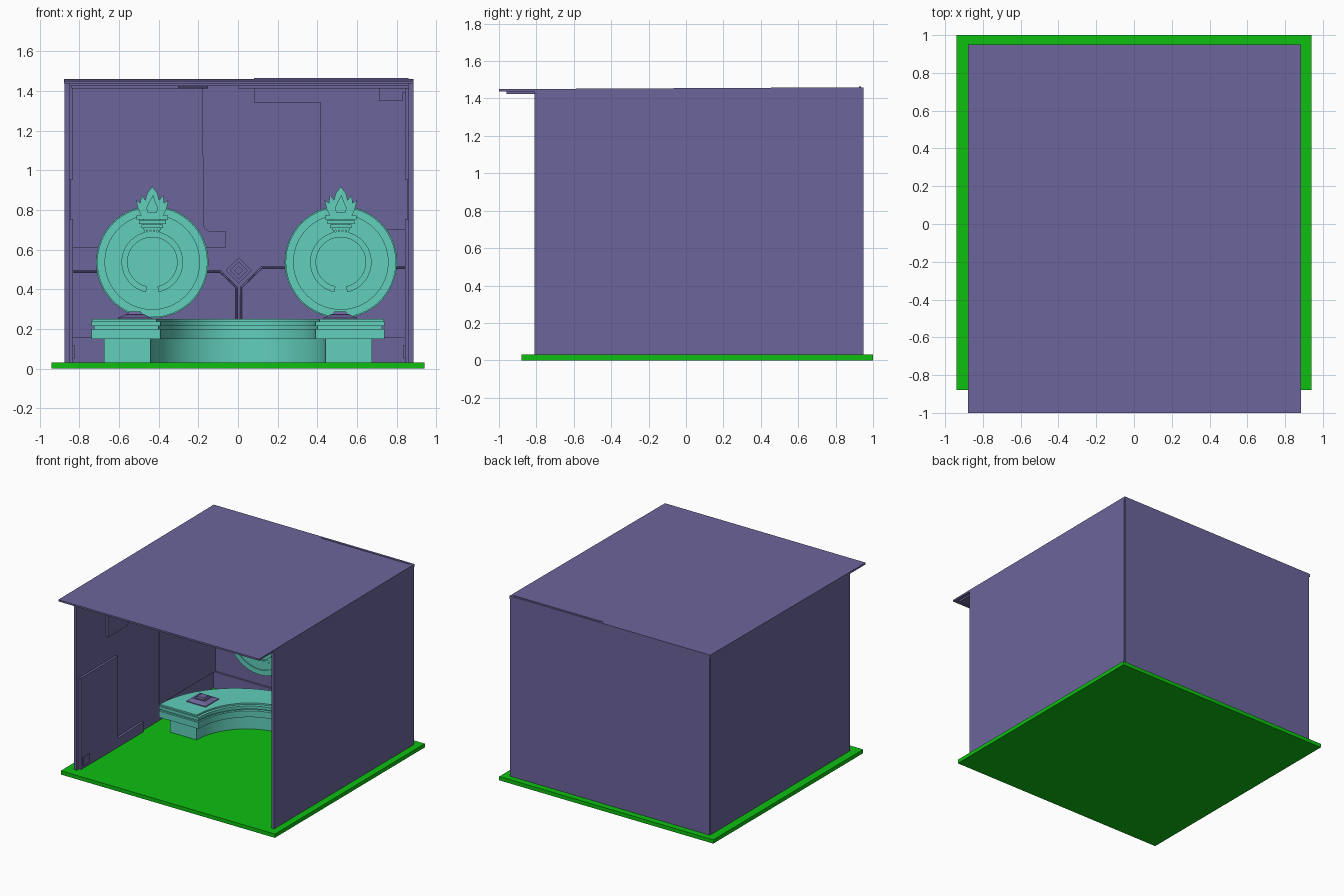
import bpy, bmesh
from math import sin, cos, pi, radians

if "Cube" in bpy.data.objects:
    bpy.data.objects.remove(bpy.data.objects["Cube"])


def material(name, rgb):
    m = bpy.data.materials.new(name)
    m.diffuse_color = (*rgb, 1)
    m.use_nodes = True
    m.node_tree.nodes["Principled BSDF"].inputs["Base Color"].default_value = m.diffuse_color
    return m


PURPLE = material("purple", (0.15, 0.13, 0.33))
TEAL = material("teal", (0.12, 0.62, 0.50))
GREEN = material("green", (0.004, 0.52, 0.005))


def finish(name, bm, mat, smooth=False):
    bmesh.ops.recalc_face_normals(bm, faces=bm.faces)
    me = bpy.data.meshes.new(name)
    bm.to_mesh(me)
    bm.free()
    me.materials.append(mat)
    ob = bpy.data.objects.new(name, me)
    bpy.context.collection.objects.link(ob)
    if smooth:
        bpy.ops.object.select_all(action='DESELECT')
        ob.select_set(True)
        bpy.context.view_layer.objects.active = ob
        bpy.ops.object.shade_smooth_by_angle(angle=radians(30))
    return ob


PLANES = {'xy': lambda u, v, d: (u, v, d),
          'xz': lambda u, v, d: (u, d, v),
          'yz': lambda u, v, d: (d, u, v)}


def prism(name, pts, plane, d0, d1, mat, smooth=False):
    """Extrude a 2D outline between two depths."""
    bm = bmesh.new()
    lo, hi = [[bm.verts.new(PLANES[plane](u, v, d)) for u, v in pts] for d in (d0, d1)]
    bm.faces.new(lo)
    bm.faces.new(hi)
    for i in range(len(pts)):
        j = (i + 1) % len(pts)
        bm.faces.new((lo[i], lo[j], hi[j], hi[i]))
    return finish(name, bm, mat, smooth)


def box(name, x0, x1, y0, y1, z0, z1, mat):
    return prism(name, [(x0, y0), (x1, y0), (x1, y1), (x0, y1)], 'xy', z0, z1, mat)


def ring(name, cx, cz, r_in, r_out, y0, y1, gap=0, n=64, tooth=0):
    """Upright annulus, optionally open at the bottom or toothed outside."""
    bm = bmesh.new()
    count = n + 1 if gap else n
    loops = []
    for i in range(count):
        a = -pi / 2 + gap + (2 * pi - 2 * gap) * i / n
        ro = r_out - (tooth if i % 6 < 2 else 0)
        loops.append([bm.verts.new((cx + r * cos(a), y, cz + r * sin(a)))
                      for r, y in ((r_in, y0), (ro, y0), (ro, y1), (r_in, y1))])
    for i in range(n):
        p, q = loops[i], loops[(i + 1) % count]
        for k in range(4):
            m = (k + 1) % 4
            bm.faces.new((p[k], p[m], q[m], q[k]))
    if gap:
        bm.faces.new(loops[0])
        bm.faces.new(loops[-1])
    return finish(name, bm, TEAL, True)


def circle(cx, cz, r, n=64):
    return [(cx + r * cos(2 * pi * i / n), cz + r * sin(2 * pi * i / n)) for i in range(n)]


def seam(name, pts, y=0.92, r=0.005):
    """Thin trim line on the back wall."""
    cu = bpy.data.curves.new(name, 'CURVE')
    cu.dimensions = '3D'
    cu.bevel_depth, cu.bevel_resolution = r, 0
    sp = cu.splines.new('POLY')
    sp.points.add(len(pts) - 1)
    for p, (x, z) in zip(sp.points, pts):
        p.co = (x, y, z, 1)
    cu.materials.append(PURPLE)
    bpy.context.collection.objects.link(bpy.data.objects.new(name, cu))


# Floor and room shell
box("floor", -0.94, 0.94, -0.88, 1.0, 0, 0.03, GREEN)
box("back_wall", -0.87, 0.88, 0.92, 0.95, 0.03, 1.445, PURPLE)
side = [(-0.81, 0.03), (0.94, 0.03), (0.94, 1.452), (-0.81, 1.446)]
prism("left_wall", side, 'yz', -0.875, -0.85, PURPLE)
prism("right_wall", side, 'yz', 0.86, 0.885, PURPLE)
prism("roof", [(-1, 1.437), (0.95, 1.437), (0.95, 1.46), (-1, 1.45)], 'yz', -0.878, 0.885, PURPLE)
box("roof_ridge", 0.08, 0.86, 0.925, 0.935, 1.45, 1.464, PURPLE)

# Ceiling panels
box("ceiling_lining", -0.85, 0.86, -0.96, 0.92, 1.425, 1.44, PURPLE)
prism("ceiling_panel_left", [(-0.84, -0.8), (-0.3, -0.8), (-0.15, -0.6), (-0.15, 0.92), (-0.84, 0.92)],
      'xy', 1.412, 1.428, PURPLE)
box("ceiling_panel_right", 0.0, 0.86, -0.6, 0.92, 1.412, 1.428, PURPLE)
prism("ceiling_corner_bracket", [(0.71, 1.42), (0.71, 1.35), (0.83, 1.35), (0.83, 1.39), (0.86, 1.39), (0.86, 1.42)],
      'xz', 0.89, 0.925, PURPLE)

# Back wall relief panels
prism("back_panel_left", [(-0.85, 1.415), (-0.18, 1.415), (-0.17, 0.71), (-0.14, 0.69), (-0.06, 0.69),
                          (-0.06, 0.61), (-0.85, 0.61)], 'xz', 0.905, 0.925, PURPLE)
prism("back_panel_right", [(0.08, 1.415), (0.08, 1.34), (0.415, 1.34), (0.415, 0.70), (0.86, 0.70), (0.86, 1.415)],
      'xz', 0.905, 0.925, PURPLE)
box("back_skirting", -0.85, 0.86, 0.905, 0.925, 0.03, 0.16, PURPLE)
seam("left_trim_line", [(-0.85, 0.49), (-0.09, 0.49), (-0.008, 0.41), (-0.008, 0.15)])
seam("right_trim_line", [(0.86, 0.51), (0.12, 0.51), (0.016, 0.41), (0.016, 0.15)])
for i, (r, y) in enumerate(((0.065, 0.91), (0.045, 0.90), (0.022, 0.89))):
    prism(f"wall_diamond_{i}", circle(0.004, 0.495, r, 4), 'xz', y, 0.925, PURPLE)

# Side wall relief panels
lower = [(-0.78, 0.03), (0, 0.03), (0, 0.11), (-0.32, 0.10), (-0.32, 0.755), (-0.78, 0.755)]
upper = [(-0.44, 0.95), (-0.2, 0.95), (-0.14, 1.02), (0.22, 1.02), (0.22, 1.43), (-0.44, 1.43)]
rear = [(0.22, 0.16), (0.92, 0.16), (0.92, 1.43), (0.22, 1.43)]
vent = [(-0.76, 0.05), (-0.68, 0.05), (-0.68, 0.12), (-0.76, 0.12)]
for s, wall, label in ((1, -0.85, "left"), (-1, 0.86, "right")):
    for pts, t, part in ((lower, 0.018, "lower"), (upper, 0.018, "upper"), (rear, 0.008, "rear"),
                         (vent, 0.026, "vent")):
        prism(f"{label}_wall_{part}_panel", pts, 'yz', wall - 0.003 * s, wall + t * s, PURPLE)


# Curved desk: half-ring slabs opening to the front
def desk_slab(name, rx_in, ry_in, rx_out, ry_out, y, z0, z1, n=40):
    arc = [(cos(pi * i / n), sin(pi * i / n)) for i in range(n + 1)]
    pts = [(rx_out * c, y + ry_out * s) for c, s in arc] + [(rx_in * c, y + ry_in * s) for c, s in reversed(arc)]
    prism(name, pts, 'xy', z0, z1, TEAL, True)


desk_slab("desk_base", 0.44, 0.44, 0.675, 0.60, 0.11, 0.03, 0.155)
desk_slab("desk_lower_band", 0.39, 0.44, 0.738, 0.68, 0.06, 0.15, 0.20)
desk_slab("desk_recess", 0.40, 0.45, 0.725, 0.665, 0.075, 0.195, 0.225)
desk_slab("desk_upper_band", 0.39, 0.44, 0.738, 0.68, 0.06, 0.215, 0.238)
desk_slab("desk_top", 0.41, 0.46, 0.735, 0.675, 0.07, 0.235, 0.25)

# Desk consoles: stepped pyramids
for x in (-0.52, 0.515):
    bm = bmesh.new()
    loops = []
    for h, z in ((0.085, 0.248), (0.085, 0.256), (0.048, 0.272), (0.048, 0.276), (0.036, 0.276), (0.030, 0.287)):
        loops.append([bm.verts.new((x + a * h, 0.30 + b * h, z)) for a, b in ((-1, -1), (1, -1), (1, 1), (-1, 1))])
    for p, q in zip(loops, loops[1:]):
        for k in range(4):
            bm.faces.new((p[k], p[(k + 1) % 4], q[(k + 1) % 4], q[k]))
    bm.faces.new(loops[0])
    bm.faces.new(loops[-1])
    finish("desk_console", bm, PURPLE)

# Wall medallions with torch
half_flame = [(0.055, 0.77), (0.07, 0.80), (0.082, 0.85), (0.06, 0.835), (0.055, 0.875), (0.035, 0.85),
              (0.025, 0.885)]
flame = half_flame + [(0.0, 0.918)] + [(-x, z) for x, z in reversed(half_flame)]
tongue = [(0.022, 0.785), (0.03, 0.81), (0.018, 0.835), (0.004, 0.875), (-0.016, 0.84), (-0.03, 0.81), (-0.022, 0.785)]
for cx, label in ((-0.432, "left"), (0.518, "right")):
    cz = 0.537
    prism(f"{label}_medallion_disc", circle(cx, cz, 0.283), 'xz', 0.885, 0.922, TEAL, True)
    ring(f"{label}_medallion_rim", cx, cz, 0.238, 0.278, 0.877, 0.888)
    ring(f"{label}_medallion_gear", cx, cz, 0.165, 0.192, 0.879, 0.888, n=72, tooth=0.012)
    ring(f"{label}_medallion_horseshoe", cx, cz, 0.125, 0.155, 0.868, 0.888, gap=radians(12))
    prism(f"{label}_medallion_boss", circle(cx, cz, 0.118), 'xz', 0.879, 0.888, TEAL, True)
    prism(f"{label}_flame", [(cx + x, z) for x, z in flame], 'xz', 0.862, 0.905, TEAL)
    prism(f"{label}_flame_core", [(cx + x, z) for x, z in tongue], 'xz', 0.85, 0.865, TEAL)
    for i, (w, z0, z1) in enumerate(((0.08, 0.752, 0.772), (0.068, 0.73, 0.748), (0.055, 0.708, 0.726),
                                     (0.045, 0.70, 0.77))):
        box(f"{label}_torch_band_{i}", cx - w, cx + w, 0.858 if i < 3 else 0.866, 0.89, z0, z1, TEAL)
    for i in range(5):
        x = cx + (i - 2) * 0.017
        box(f"{label}_torch_flute", x - 0.006, x + 0.006, 0.864, 0.89, 0.682, 0.702, TEAL)
